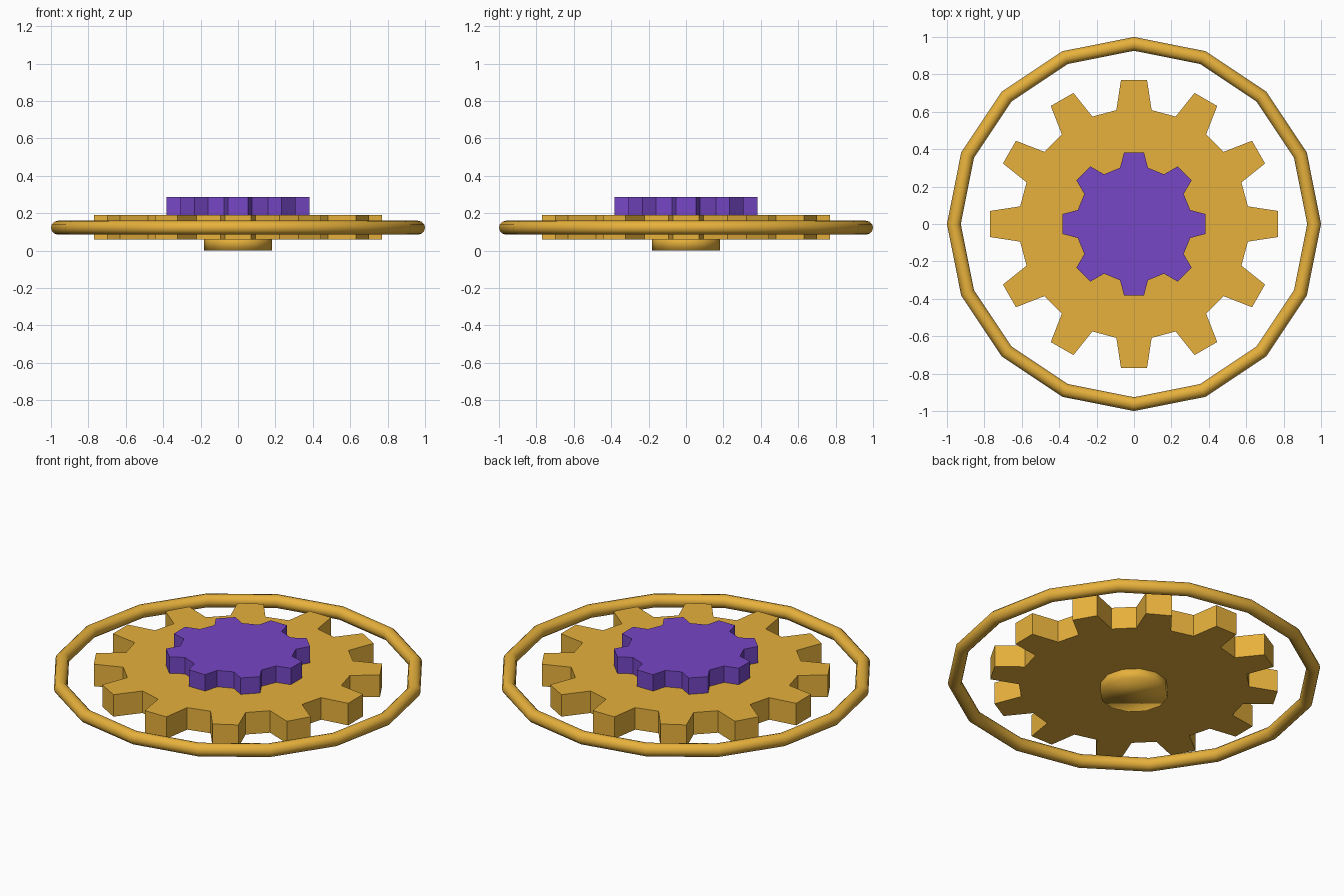
import bpy, bmesh
from math import sin, cos, pi, radians

if "Cube" in bpy.data.objects:
    bpy.data.objects.remove(bpy.data.objects["Cube"])


def material(name, color):
    m = bpy.data.materials.new(name)
    m.diffuse_color = (*color, 1)
    m.use_nodes = True
    m.node_tree.nodes["Principled BSDF"].inputs["Base Color"].default_value = m.diffuse_color
    return m


gold = material("gold", (0.80, 0.44, 0.045))
purple = material("purple", (0.18, 0.063, 0.56))


def gear(name, teeth, tip, root, z0, z1, mat):
    """Extruded gear; tip and root are (radius, half angle in degrees)."""
    bm = bmesh.new()
    verts = []
    for i in range(teeth):
        a = pi / 2 + 2 * pi * i / teeth
        for (r, h), s in ((root, -1), (tip, -1), (tip, 1), (root, 1)):
            t = a + s * radians(h)
            verts.append(bm.verts.new((r * cos(t), r * sin(t), z0)))
    face = bm.faces.new(verts)
    top = bmesh.ops.extrude_face_region(bm, geom=[face])
    moved = [v for v in top["geom"] if isinstance(v, bmesh.types.BMVert)]
    bmesh.ops.translate(bm, verts=moved, vec=(0, 0, z1 - z0))
    if not any(f.normal.z < 0 and len(f.verts) > 4 for f in bm.faces):
        bm.faces.new(verts)
    bmesh.ops.recalc_face_normals(bm, faces=bm.faces)
    mesh = bpy.data.meshes.new(name)
    bm.to_mesh(mesh)
    bm.free()
    mesh.materials.append(mat)
    ob = bpy.data.objects.new(name, mesh)
    bpy.context.collection.objects.link(ob)
    return ob


# Large lower gear and small upper gear
gear("large_gear", 12, (0.772, 5.2), (0.616, 8.8), 0.06, 0.19, gold)
gear("small_gear", 8, (0.386, 7.9), (0.31, 13.9), 0.19, 0.287, purple)

# Outer ring, coarse around and smooth across
bpy.ops.mesh.primitive_torus_add(major_segments=16, minor_segments=12,
                                 major_radius=0.963, minor_radius=0.037,
                                 location=(0, 0, 0.123))
ring = bpy.context.object
ring.name = "outer_ring"
ring.data.materials.append(gold)
bpy.ops.object.shade_smooth()

# Hub under the large gear
bpy.ops.mesh.primitive_cylinder_add(vertices=12, radius=0.182, depth=0.08,
                                    location=(0, 0, 0.04))
hub = bpy.context.object
hub.name = "hub"
hub.data.materials.append(gold)
bpy.ops.object.shade_smooth()
